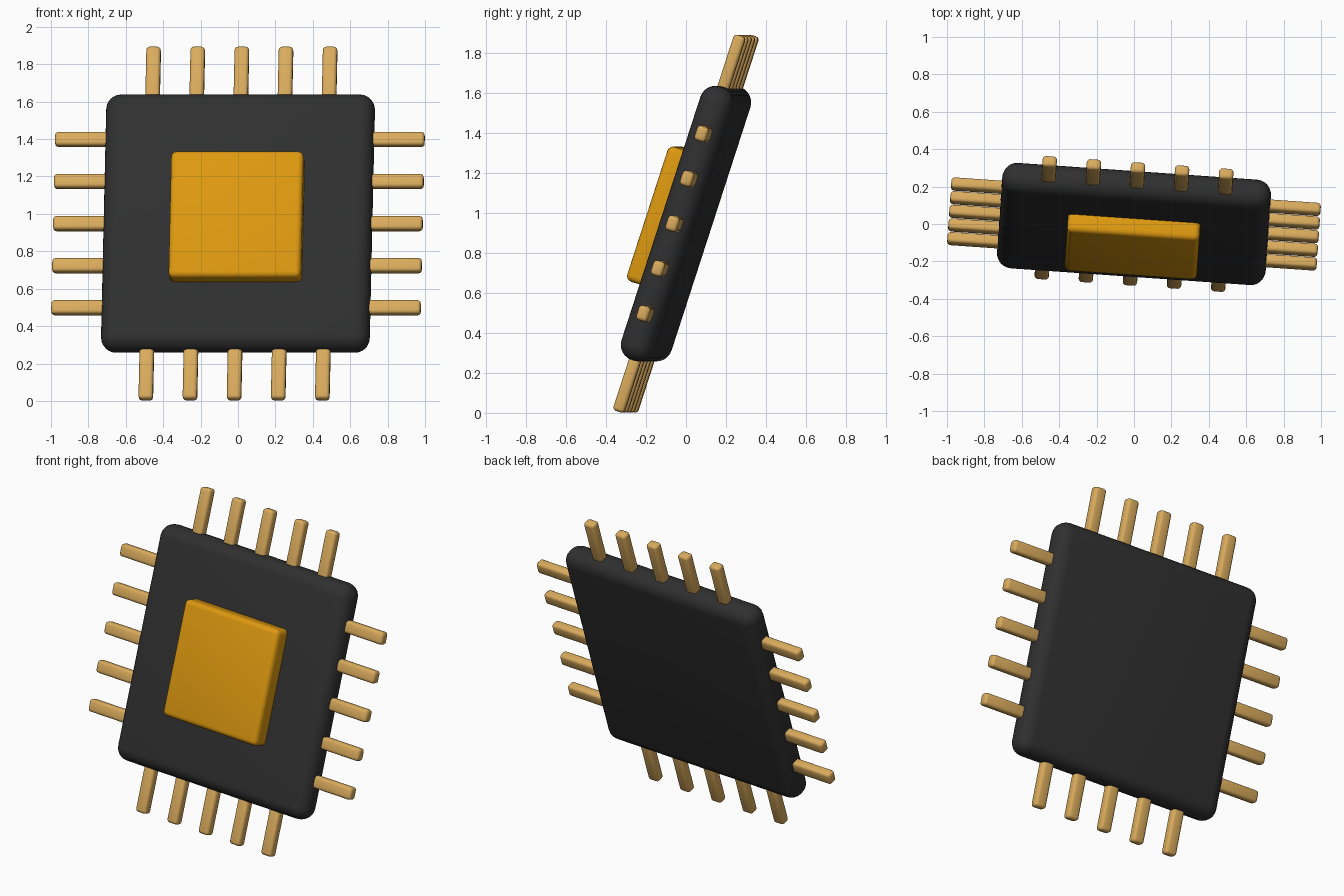
import bpy
import math
from mathutils import Matrix, Vector

if "Cube" in bpy.data.objects:
    bpy.data.objects.remove(bpy.data.objects["Cube"])

# The whole chip leans back and turns slightly about its centre
POSE = (Matrix.Translation((0, 0, 0.948))
        @ Matrix.Rotation(math.radians(-4), 4, 'Z')
        @ Matrix.Rotation(math.radians(-18), 4, 'X'))


def material(name, color):
    m = bpy.data.materials.new(name)
    m.diffuse_color = (*color, 1)
    m.use_nodes = True
    m.node_tree.nodes["Principled BSDF"].inputs["Base Color"].default_value = m.diffuse_color
    return m


BLACK = material("charcoal", (0.029, 0.029, 0.029))
AMBER = material("amber", (0.73, 0.32, 0.005))
GOLD = material("pale_gold", (0.70, 0.41, 0.11))


def rounded_box(name, center, size, radius, segments, mat):
    """Box with rounded edges, placed in the chip's own frame."""
    bpy.ops.mesh.primitive_cube_add(size=1)
    ob = bpy.context.object
    ob.name = name
    ob.data.transform(Matrix.Translation(Vector(center)) @ Matrix.Diagonal((*size, 1)))
    ob.data.materials.append(mat)
    bevel = ob.modifiers.new("round_edges", 'BEVEL')
    bevel.width = radius
    bevel.segments = segments
    bpy.ops.object.modifier_apply(modifier=bevel.name)
    ob.data.transform(POSE)
    bpy.ops.object.shade_smooth_by_angle(angle=math.radians(35))
    return ob


# Dark package and raised core on its front
rounded_box("chip_body", (0, 0, 0), (1.44, 0.17, 1.44), 0.08, 6, BLACK)
rounded_box("chip_core", (0, -0.11, 0), (0.71, 0.14, 0.71), 0.03, 4, AMBER)

# Five pins on each of the four sides, rooted inside the package
ROOT, TIP, WIDTH, DEPTH, SPACING = 0.66, 0.99, 0.077, 0.06, 0.2365
mid, length = (ROOT + TIP) / 2, TIP - ROOT
for sign, side, end in ((-1, "left", "bottom"), (1, "right", "top")):
    for i in range(5):
        offset = (i - 2) * SPACING
        rounded_box(f"{side}_pin_{i + 1}", (sign * mid, 0, offset),
                    (length, DEPTH, WIDTH), 0.018, 3, GOLD)
        rounded_box(f"{end}_pin_{i + 1}", (offset, 0, sign * mid),
                    (WIDTH, DEPTH, length), 0.018, 3, GOLD)
